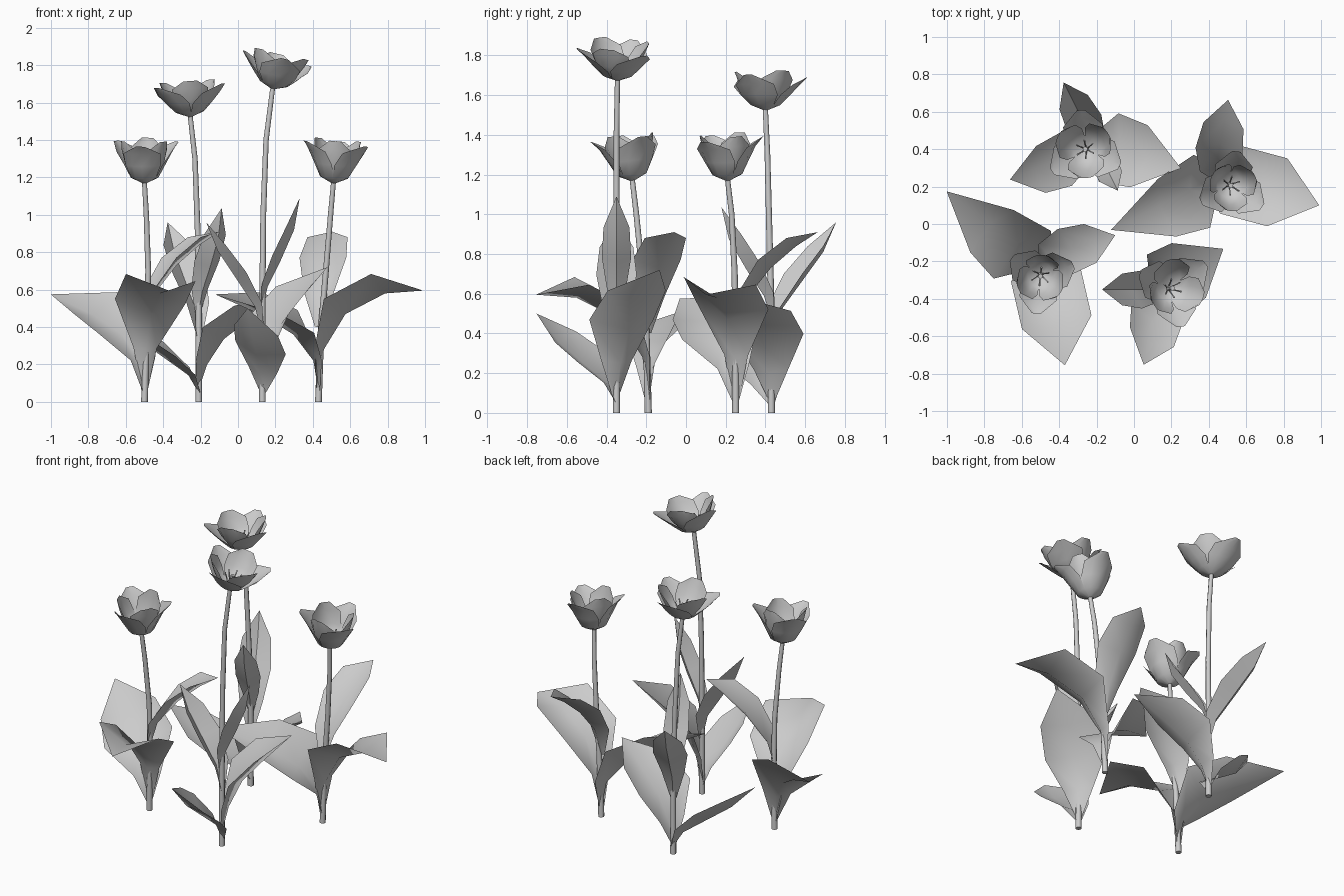
import bpy, bmesh
from math import sin, cos, radians
from mathutils import Vector, Matrix

cube = bpy.data.objects.get("Cube")
if cube:
    bpy.data.objects.remove(cube)

grey = bpy.data.materials.new("plain_grey")
grey.use_nodes = True
COLOUR = (0.6, 0.6, 0.6, 1)
grey.diffuse_color = COLOUR
grey.node_tree.nodes["Principled BSDF"].inputs["Base Color"].default_value = COLOUR


def finish(name, bm, sharp=50):
    bmesh.ops.remove_doubles(bm, verts=bm.verts, dist=0.0005)
    mesh = bpy.data.meshes.new(name)
    bm.to_mesh(mesh)
    bm.free()
    mesh.materials.append(grey)
    obj = bpy.data.objects.new(name, mesh)
    bpy.context.collection.objects.link(obj)
    bpy.ops.object.select_all(action="DESELECT")
    obj.select_set(True)
    bpy.context.view_layer.objects.active = obj
    bpy.ops.object.shade_smooth_by_angle(angle=radians(sharp))
    return obj


def add_grid(bm, rows, closed=False):
    """Skin a list of equally long point rows."""
    rings = [[bm.verts.new(p) for p in row] for row in rows]
    count = len(rows[0])
    for a, b in zip(rings, rings[1:]):
        for i in range(count if closed else count - 1):
            j = (i + 1) % count
            bm.faces.new((a[i], a[j], b[j], b[i]))
    return rings


def add_tube(bm, path, radii, sides):
    rows = []
    for i, p in enumerate(path):
        t = (path[min(i + 1, len(path) - 1)] - path[max(i - 1, 0)]).normalized()
        x = t.orthogonal().normalized() if abs(t.z) < 0.5 else Vector((0, 1, 0)).cross(t).normalized()
        y = t.cross(x)
        ring = [radians(360 * k / sides) for k in range(sides)]
        rows.append([p + radii[i] * (cos(a) * x + sin(a) * y) for a in ring])
    rings = add_grid(bm, rows, closed=True)
    bm.faces.new(rings[0][::-1])
    bm.faces.new(rings[-1])


def make_stem(name, base, points):
    path = [Vector((base[0] + x, base[1] + y, z)) for x, y, z in points]
    bm = bmesh.new()
    add_tube(bm, path, [0.018 - 0.005 * i / (len(path) - 1) for i in range(len(path))], 8)
    finish(name, bm)
    return path[-1]


def make_leaf(name, base, azimuth, reach, rise, shape):
    """Folded blade swept along a curved midrib of (out, up, half width)."""
    roll, fold, ribs = shape
    ribs = [(r * reach, z * rise, w) for r, z, w in ribs]
    rows = []
    for i, (r, z, w) in enumerate(ribs):
        a, b = ribs[max(i - 1, 0)], ribs[min(i + 1, len(ribs) - 1)]
        t = Vector((b[0] - a[0], 0, b[1] - a[1])).normalized()
        normal, side = Vector((-t.z, 0, t.x)), Vector((0, 1, 0))
        mid = Vector((r, 0, z))
        left, right = radians(fold - roll), radians(fold + roll)
        rows.append([mid + w * (cos(left) * side + sin(left) * normal), mid,
                     mid + w * (sin(right) * normal - cos(right) * side)])
    bm = bmesh.new()
    add_grid(bm, rows)
    place = Matrix.Translation((*base, 0)) @ Matrix.Rotation(radians(azimuth), 4, "Z")
    bmesh.ops.transform(bm, matrix=place, verts=bm.verts)
    finish(name, bm)


def make_flower(name, top, turn, lean, tilt, outer, inner):
    place = (Matrix.Translation(top) @ Matrix.Rotation(radians(lean), 4, "Z")
             @ Matrix.Rotation(radians(tilt), 4, "Y")
             @ Matrix.Rotation(radians(turn - lean), 4, "Z"))
    # Two whorls of three petals, each whorl joined into a cup at its base
    for label, profile, offset in (("outer", outer, 0), ("inner", inner, 60)):
        bm = bmesh.new()
        for k in range(3):
            rows = []
            for r, z, half in profile:
                angles = [radians(offset + 120 * k + half * s / 2) for s in range(-2, 3)]
                rows.append([Vector((r * cos(a), r * sin(a), z)) for a in angles])
            add_grid(bm, rows)
        bmesh.ops.transform(bm, matrix=place, verts=bm.verts)
        finish(f"{name}_{label}_petals", bm)
    # Pistil and six stamens
    bm = bmesh.new()
    add_tube(bm, [Vector((0, 0, z)) for z in (0, 0.07, 0.09)], (0.014, 0.01, 0.014), 6)
    for k in range(6):
        d = Vector((cos(radians(60 * k)), sin(radians(60 * k)), 0))
        path = [d * r + Vector((0, 0, z)) for r, z in ((0.012, 0.01), (0.035, 0.07), (0.05, 0.1))]
        add_tube(bm, path, (0.003, 0.004, 0.005), 4)
    bmesh.ops.transform(bm, matrix=place, verts=bm.verts)
    finish(f"{name}_stamens", bm)


# Leaf shapes: roll, fold, midrib
SHORT_LEAVES = [
    (22, 25, [(0, .05, .015), (.03, .22, .09), (.15, .36, .23), (.33, .46, .19), (.62, .575, 0)]),
    (0, 25, [(0, .4, .02), (.05, .57, .09), (.18, .73, .14), (.31, .84, .12), (.42, .91, 0)]),
    (6, 25, [(0, .05, .015), (.03, .28, .07), (.15, .47, .21), (.37, .58, .21), (.58, .595, 0)]),
]
TALL_LEAVES = [
    (0, 32, [(0, .35, .02), (.04, .51, .08), (.14, .66, .12), (.24, .81, .1), (.3, .96, 0)]),
    (18, 20, [(0, .05, .02), (.05, .15, .09), (.17, .25, .16), (.29, .35, .14), (.41, .5, 0)]),
    (0, 35, [(0, .5, .02), (.03, .62, .06), (.1, .76, .09), (.17, .92, .08), (.2, 1.09, 0)]),
    (0, 25, [(0, .08, .02), (.04, .25, .1), (.12, .42, .21), (.25, .56, .19), (.41, .72, 0)]),
]

# Petal profiles: radius, height, half angle
CUP = ([(.012, 0, 60), (.075, .03, 60), (.112, .1, 57), (.15, .17, 42), (.19, .215, 7)],
       [(.012, .005, 60), (.07, .03, 60), (.103, .1, 57), (.122, .18, 46), (.13, .23, 14)])
OPEN = ([(.012, 0, 60), (.075, .025, 60), (.12, .07, 56), (.165, .12, 40), (.21, .165, 6)],
        [(.012, .005, 60), (.07, .03, 60), (.112, .09, 56), (.14, .15, 44), (.155, .19, 14)])

# Plants: base, stem, leaves (azimuth, reach, rise), flower (turn, lean, tilt)
PLANTS = {
    "left_tulip": ((-.5, -.19), [(0, 0, 0), (.012, -.01, .4), (.02, -.03, .7), (.01, -.06, 1), (0, -.08, 1.17)],
                   SHORT_LEAVES, [(144, 1, 1), (18, 1, 1), (-77, 1, 1)], CUP, (-97, -90, 6)),
    "right_tulip": ((.43, .25), [(0, 0, 0), (.015, 0, .4), (.04, -.005, .7), (.065, -.02, 1), (.08, -.04, 1.17)],
                    SHORT_LEAVES, [(207, 1, 1), (80, 1, 1), (-15, 1, 1)], CUP, (-35, -28, 6)),
    "back_tulip": ((-.21, .43), [(0, 0, 0), (0, 0, .5), (-.005, -.01, .9), (-.02, -.02, 1.3), (-.045, -.03, 1.525)],
                   TALL_LEAVES, [(117, 1.22, 1), (203, 1.2, .95), (296, 1.4, .95), (344, 1.17, .8)], OPEN, (95, 180, 4)),
    "front_tulip": ((.13, -.35), [(0, 0, 0), (0, 0, .5), (.005, 0, 1), (.02, 0, 1.4), (.055, .005, 1.675)],
                    TALL_LEAVES, [(180, 1, 1), (259, 1, 1), (0, 1, 1), (32, 1, 1)], OPEN, (158, 5, 13)),
}

for name, (base, stem, shapes, leaves, petals, pose) in PLANTS.items():
    top = make_stem(f"{name}_stem", base, stem)
    for i, (placing, shape) in enumerate(zip(leaves, shapes)):
        make_leaf(f"{name}_leaf_{i + 1}", base, *placing, shape)
    make_flower(f"{name}_flower", top, *pose, *petals)
